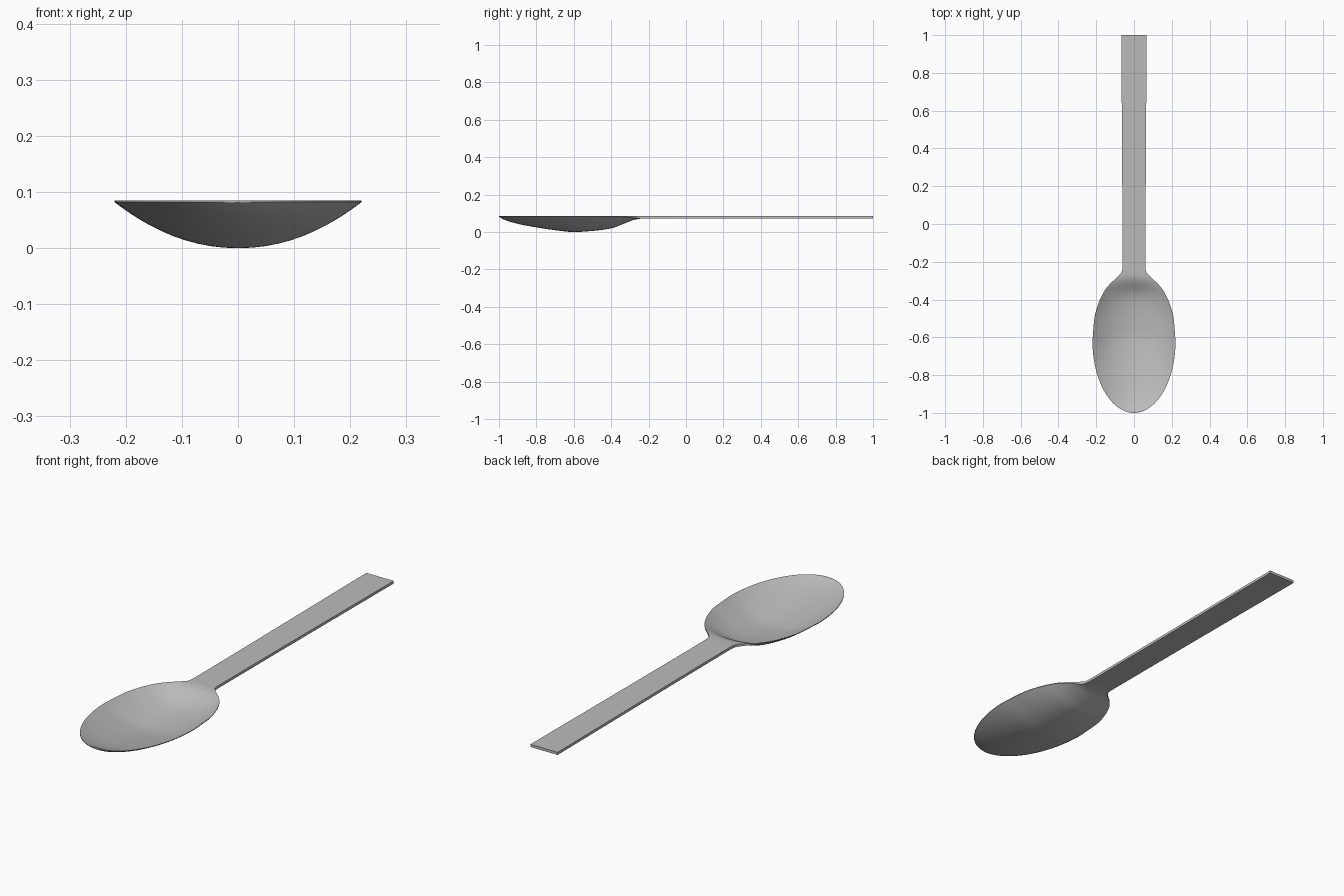
import bpy, bmesh, math

if "Cube" in bpy.data.objects:
    bpy.data.objects.remove(bpy.data.objects["Cube"])

RIM = 0.085
# (y, half width, outer depth below rim, edge thickness)
NECK = [(-0.62, 0.220), (-0.50, 0.210), (-0.42, 0.188), (-0.36, 0.160), (-0.32, 0.130),
        (-0.29, 0.098), (-0.27, 0.077), (-0.25, 0.063), (-0.22, 0.061), (1.0, 0.067)]
DEPTH = [(-1.0, 0.004), (-0.97, 0.020), (-0.9, 0.041), (-0.8, 0.060), (-0.7, 0.075),
         (-0.6, 0.085), (-0.5, 0.079), (-0.4, 0.065), (-0.33, 0.040), (-0.27, 0.018),
         (-0.22, 0.012), (1.0, 0.012)]


def smooth(pts, y):
    """Monotone cubic interpolation through profile points."""
    n = len(pts)
    s = [(pts[i + 1][1] - pts[i][1]) / (pts[i + 1][0] - pts[i][0]) for i in range(n - 1)]
    m = [s[0]] + [0 if a * b <= 0 else 2 * a * b / (a + b) for a, b in zip(s, s[1:])] + [s[-1]]
    i = max(k for k in range(n - 1) if k == 0 or y >= pts[k][0])
    h = pts[i + 1][0] - pts[i][0]
    t = (y - pts[i][0]) / h
    return ((2*t**3 - 3*t*t + 1) * pts[i][1] + (t**3 - 2*t*t + t) * h * m[i]
            + (3*t*t - 2*t**3) * pts[i + 1][1] + (t**3 - t*t) * h * m[i + 1])


def half_width(y):
    if y < -0.62:
        return max(0.003, 0.22 * math.sqrt(max(0, 1 - ((y + 0.62) / 0.38) ** 2)))
    return smooth(NECK, y)


# stations: dense at the rounded tip and neck, sparse along the handle
ys = [-0.62 - 0.38 * math.cos(i / 24 * math.pi / 2) for i in range(24)]
ys += [-0.62 + 0.42 * i / 36 for i in range(37)]
ys += [-0.2 + 1.2 * i / 6 for i in range(1, 7)]
N = 28
bm = bmesh.new()
rings = []
for y in ys:
    w, d = half_width(y), smooth(DEPTH, y)
    k = min(1, max(0, (y + 0.36) / 0.12))      # 0 in bowl, 1 in handle
    k = k * k * (3 - 2 * k)
    edge = min(d, 0.003 + 0.009 * k)
    inner = max(0, d - 0.010) * (1 - k)
    us = [math.sin((i / N - 0.5) * math.pi) for i in range(N + 1)]
    top = [bm.verts.new((u * w, y, RIM - inner * (1 - abs(u) ** 2.1))) for u in us]
    low = [bm.verts.new((u * w, y, RIM - edge - (d - edge) * (1 - abs(u) ** 2.1)))
           for u in reversed(us)]
    rings.append(top + low)
for a, b in zip(rings, rings[1:]):
    for i in range(len(a)):
        j = (i + 1) % len(a)
        bm.faces.new((a[i], a[j], b[j], b[i]))
bm.faces.new(rings[0])
bm.faces.new(rings[-1])
bmesh.ops.recalc_face_normals(bm, faces=bm.faces)

# one-piece spoon
mesh = bpy.data.meshes.new("spoon")
bm.to_mesh(mesh)
bm.free()
spoon = bpy.data.objects.new("spoon", mesh)
bpy.context.collection.objects.link(spoon)
metal = bpy.data.materials.new("plain grey metal")
metal.diffuse_color = (0.5, 0.5, 0.5, 1)
metal.use_nodes = True
metal.node_tree.nodes["Principled BSDF"].inputs["Base Color"].default_value = metal.diffuse_color
mesh.materials.append(metal)
bpy.context.view_layer.objects.active = spoon
spoon.select_set(True)
bpy.ops.object.shade_smooth_by_angle(angle=math.radians(35))
